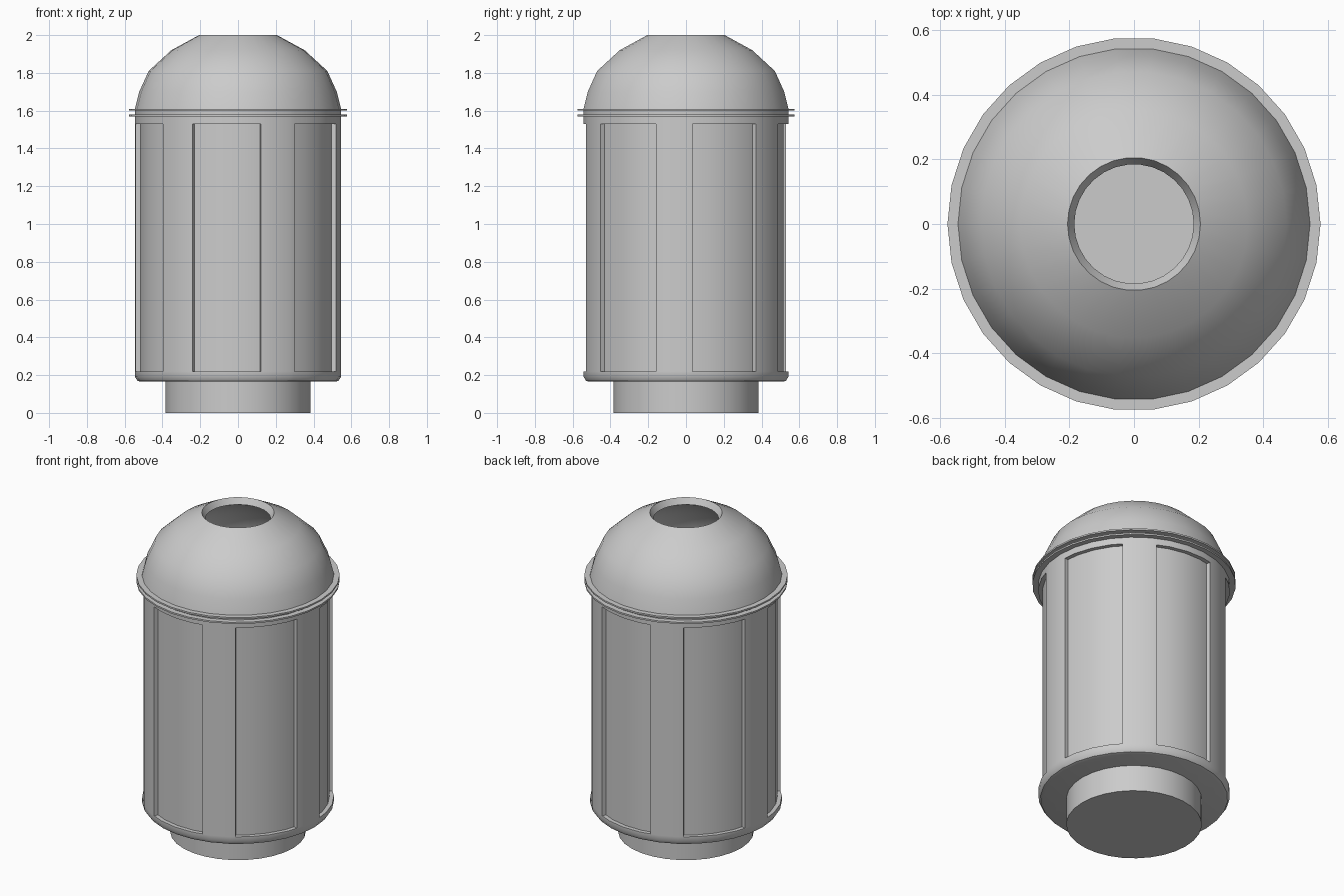
import bpy, bmesh
from math import cos, sin, radians

if "Cube" in bpy.data.objects:
    bpy.data.objects.remove(bpy.data.objects["Cube"])

SIDES = 30
STEP = 360 / SIDES
GRID = [i * STEP for i in range(SIDES)]
PANEL_START, PANEL_WIDTH, PANEL_COUNT = 3.6, 39.4, 6
PANEL_Z0, PANEL_Z1, PANEL_DEPTH = 0.22, 1.53, 0.025


def facet(a):
    """Radius factor keeping extra points on the flat sides of the polygon."""
    return cos(radians(STEP / 2)) / cos(radians(a % STEP - STEP / 2))


def lathe(profile, closed=False, angles=GRID):
    bm = bmesh.new()
    rings = [[bm.verts.new((r * facet(a) * cos(radians(a)), r * facet(a) * sin(radians(a)), z))
              for r, z in profile] for a in angles]
    n = len(profile)
    for i, ring in enumerate(rings):
        nxt = rings[(i + 1) % len(rings)]
        for j in range(n if closed else n - 1):
            k = (j + 1) % n
            bm.faces.new((ring[j], nxt[j], nxt[k], ring[k]))
    bmesh.ops.remove_doubles(bm, verts=bm.verts[:], dist=1e-5)
    bmesh.ops.recalc_face_normals(bm, faces=bm.faces[:])
    return bm


def finish(name, bm):
    mesh = bpy.data.meshes.new(name)
    bm.to_mesh(mesh)
    bm.free()
    ob = bpy.data.objects.new(name, mesh)
    bpy.context.collection.objects.link(ob)
    bpy.ops.object.select_all(action='DESELECT')
    ob.select_set(True)
    bpy.context.view_layer.objects.active = ob
    bpy.ops.object.shade_smooth_by_angle(angle=radians(40))
    return ob


# Plinth under the bin
finish("plinth", lathe([(0, 0), (0.385, 0), (0.385, 0.17), (0, 0.17)]))

# Hollow body with a rounded bottom edge
edges = [(PANEL_START + i * 360 / PANEL_COUNT + w) % 360
         for i in range(PANEL_COUNT) for w in (0, PANEL_WIDTH)]
body = lathe([(0, 0.165), (0.515, 0.165), (0.532, 0.17), (0.545, 0.19),
              (0.545, PANEL_Z0), (0.545, PANEL_Z1), (0.545, 1.608),
              (0.495, 1.608), (0.495, 0.205), (0, 0.205)],
             angles=sorted(GRID + edges))

# Recessed panels around the body


def in_panel(f):
    c = f.calc_center_median()
    if abs(c.z - (PANEL_Z0 + PANEL_Z1) / 2) > 0.01 or c.xy.length < 0.52:
        return False
    a = c.xy.angle_signed((1, 0)) * 180 / 3.14159265
    return (a - PANEL_START) % (360 / PANEL_COUNT) < PANEL_WIDTH


faces = [f for f in body.faces if in_panel(f)]
new = bmesh.ops.extrude_face_region(body, geom=faces)["geom"]
for v in (g for g in new if isinstance(g, bmesh.types.BMVert)):
    v.co.xy *= 1 - PANEL_DEPTH / v.co.xy.length
old = [f for f in faces if f.is_valid]
if old:
    bmesh.ops.delete(body, geom=old, context='FACES')
bmesh.ops.recalc_face_normals(body, faces=body.faces[:])
finish("body", body)

# Two thin collar rings
for name, z in (("lower_ring", 1.57), ("upper_ring", 1.60)):
    finish(name, lathe([(0.52, z), (0.578, z), (0.578, z + 0.01), (0.52, z + 0.01)], closed=True))

# Domed lid shell with the opening at the top
finish("dome_lid", lathe([(0.546, 1.608), (0.523, 1.70), (0.473, 1.81), (0.353, 1.92), (0.206, 2.0),
                          (0.185, 1.963), (0.33, 1.886), (0.437, 1.79), (0.483, 1.69), (0.505, 1.608)],
                         closed=True))
